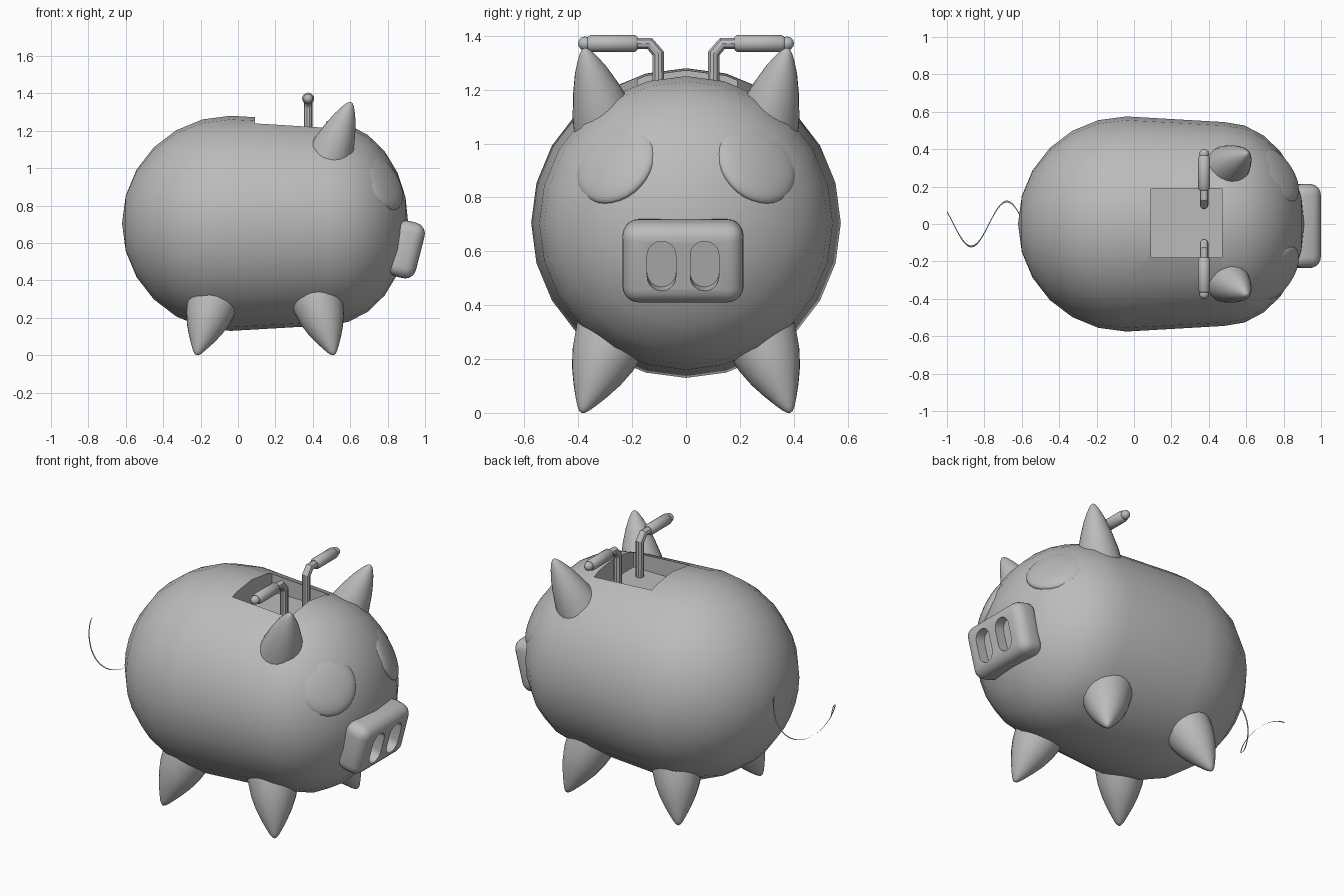
import bpy, bmesh, math
from mathutils import Vector, Matrix

if "Cube" in bpy.data.objects:
    bpy.data.objects.remove(bpy.data.objects["Cube"], do_unlink=True)

GREY = (0.5, 0.5, 0.5, 1)
grey = bpy.data.materials.new("plain_grey")
grey.use_nodes = True
grey.diffuse_color = GREY
grey.node_tree.nodes["Principled BSDF"].inputs["Base Color"].default_value = GREY


def finish(name, bm, matrix=None, angle=40):
    """Turn a bmesh into a smooth-shaded object."""
    if matrix:
        bm.transform(matrix)
    bmesh.ops.recalc_face_normals(bm, faces=bm.faces)
    mesh = bpy.data.meshes.new(name)
    bm.to_mesh(mesh)
    bm.free()
    mesh.materials.append(grey)
    obj = bpy.data.objects.new(name, mesh)
    bpy.context.collection.objects.link(obj)
    smooth(obj, angle)
    return obj


def smooth(obj, angle=40):
    bpy.ops.object.select_all(action='DESELECT')
    obj.select_set(True)
    bpy.context.view_layer.objects.active = obj
    bpy.ops.object.shade_smooth_by_angle(angle=math.radians(angle))


def lathe(name, profile, start, end, segments=24, angle=40):
    """Revolve (distance, radius) points around the line start -> end."""
    start, axis = Vector(start), Vector(end) - Vector(start)
    bm = bmesh.new()
    rings = []
    for d, r in profile:
        count = segments if r > 0 else 1
        rings.append([bm.verts.new((r * math.cos(math.tau * i / count),
                                    r * math.sin(math.tau * i / count), d))
                      for i in range(count)])
    for a, b in zip(rings, rings[1:]):
        for i in range(segments):
            quad = [a[i % len(a)], a[(i + 1) % len(a)], b[(i + 1) % len(b)], b[i % len(b)]]
            bm.faces.new(list(dict.fromkeys(quad)))
    for ring in (rings[0], rings[-1]):
        if len(ring) > 1:
            bm.faces.new(ring)
    turn = axis.to_track_quat('Z', 'Y').to_matrix().to_4x4()
    return finish(name, bm, Matrix.Translation(start) @ turn, angle)


def spike(name, radii, base, tip):
    """Bulging cone with a rounded tip; radii are (fraction, radius)."""
    length = (Vector(tip) - Vector(base)).length
    return lathe(name, [(t * length, r) for t, r in radii], base, tip)


def cut(obj, cutters):
    for cutter in cutters:
        mod = obj.modifiers.new("cut", 'BOOLEAN')
        mod.operation, mod.solver, mod.object = 'DIFFERENCE', 'EXACT', cutter
        bpy.context.view_layer.objects.active = obj
        bpy.ops.object.modifier_apply(modifier=mod.name)
        bpy.data.objects.remove(cutter, do_unlink=True)
    smooth(obj)


# Barrel body: round rump, gently tapered barrel, flatter face
quarter = [math.radians(15 * i) for i in range(7)]
rump = [(-0.04 - 0.58 * math.cos(a), 0.575 * math.sin(a)) for a in quarter]
face = [(0.48 + 0.43 * math.cos(a), 0.545 * math.sin(a)) for a in reversed(quarter)]
rump[0], face[-1] = (-0.62, 0), (0.91, 0)
body = lathe("body", rump + face, (0, 0, 0.705), (1, 0, 0.705))

# Open pocket in the back
bm = bmesh.new()
bmesh.ops.create_cube(bm, size=1)
pocket = finish("pocket_cutter", bm, Matrix.Translation((0.28, 0.005, 1.33))
                @ Matrix.Diagonal((0.38, 0.37, 0.4, 1)))
cut(body, [pocket])

# Snout: rounded block tipped slightly downwards
tilt = Matrix.Translation((0.897, -0.011, 0.565)) @ Matrix.Rotation(0.25, 4, 'Y')
bm = bmesh.new()
bmesh.ops.create_cube(bm, size=1)
bm.transform(Matrix.Diagonal((0.16, 0.45, 0.305, 1)))
bmesh.ops.bevel(bm, geom=bm.edges[:], offset=0.06, segments=5, profile=0.5, affect='EDGES')
snout = finish("snout", bm, tilt)

# Nostrils: two upright slots with round ends
nostrils = []
for y in (-0.08, 0.08):
    bm = bmesh.new()
    slot = []
    for i in range(26):
        a = math.pi * (i % 13) / 12 + (math.pi if i > 12 else 0)
        slot.append(bm.verts.new((0.02, y + 0.053 * math.cos(a),
                                  0.042 * (1 if i < 13 else -1) + 0.053 * math.sin(a))))
    side = bmesh.ops.extrude_face_region(bm, geom=[bm.faces.new(slot)])
    bmesh.ops.translate(bm, vec=(0.2, 0, 0),
                        verts=[v for v in side["geom"] if isinstance(v, bmesh.types.BMVert)])
    nostrils.append(finish("nostril_cutter", bm, tilt))
cut(snout, nostrils)

EAR = [(0, 0.13), (0.3, 0.112), (0.55, 0.086), (0.75, 0.06), (0.87, 0.039),
       (0.95, 0.022), (0.985, 0.011), (1, 0)]
LEG = [(0, 0.145), (0.2, 0.138), (0.43, 0.12), (0.6, 0.097), (0.75, 0.069),
       (0.87, 0.043), (0.95, 0.024), (0.985, 0.012), (1, 0)]

for s, side in ((1, "left"), (-1, "right")):
    # Ears
    spike(side + "_ear", EAR, (0.475, s * 0.285, 1.02), (0.605, s * 0.378, 1.355))

    # Legs, splayed away from the belly
    for f, end in ((1, "front"), (-1, "rear")):
        spike(f"{side}_{end}_leg", LEG, (0.145 + f * 0.26, s * 0.25, 0.35),
              (0.145 + f * 0.367, s * 0.388, 0))

    # Eyes: flattened balls lying on the face
    bm = bmesh.new()
    bmesh.ops.create_uvsphere(bm, u_segments=32, v_segments=16, radius=1)
    look = Vector((0.75, s * 0.48, 0.45)).to_track_quat('Z', 'Y').to_matrix().to_4x4()
    finish(side + "_eye", bm, Matrix.Translation((0.768, s * 0.262, 0.925)) @ look
           @ Matrix.Diagonal((0.165, 0.165, 0.045, 1)))

    # Handlebar: bent tube rising from the pocket
    curve = bpy.data.curves.new("bar_path", 'CURVE')
    curve.dimensions = '3D'
    curve.bevel_depth, curve.bevel_resolution, curve.use_fill_caps = 0.023, 3, True
    path = [(0.103, 1.1), (0.103, 1.335), (0.135, 1.372), (0.37, 1.372)]
    line = curve.splines.new('POLY')
    line.points.add(len(path) - 1)
    for point, (y, z) in zip(line.points, path):
        point.co = (0.375, s * y, z, 1)
    curve.materials.append(grey)
    bar = bpy.data.objects.new(side + "_handlebar", curve)
    bpy.context.collection.objects.link(bar)
    bpy.ops.object.select_all(action='DESELECT')
    bar.select_set(True)
    bpy.context.view_layer.objects.active = bar
    bpy.ops.object.convert(target='MESH')
    smooth(bpy.context.view_layer.objects.active, 30)

    # Grip and end knob
    lathe(side + "_grip", [(0, 0.024), (0.01, 0.032), (0.175, 0.032), (0.185, 0.024)],
          (0.375, s * 0.18, 1.372), (0.375, s * 0.4, 1.372), 16)
    lathe(side + "_knob", [(0, 0.023), (0.012, 0.026), (0.026, 0.022), (0.035, 0.012), (0.038, 0)],
          (0.375, s * 0.363, 1.372), (0.375, s * 0.5, 1.372), 16)

# Corkscrew tail: thin ribbon following a helix
bm = bmesh.new()
last = None
for i in range(49):
    x = -0.58 - 0.42 * i / 48
    a = math.tau * (x + 0.68) / 0.38
    y, z = 0.12 * math.cos(a), 0.63 + 0.12 * math.sin(a)
    pair = [bm.verts.new((x, y + w, z)) for w in (-0.005, 0.005)]
    if last:
        bm.faces.new((last[0], last[1], pair[1], pair[0]))
    last = pair
finish("tail", bm)
